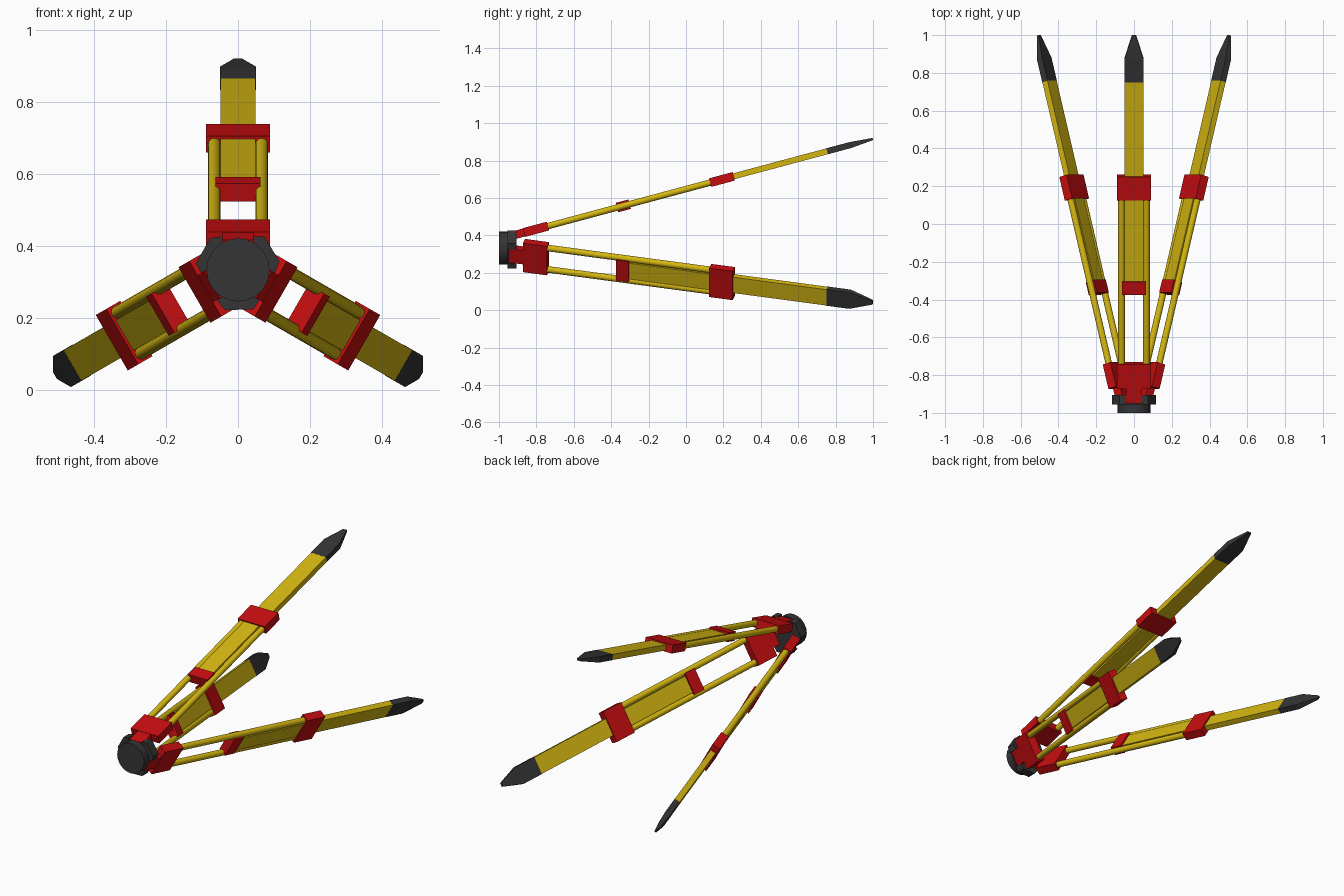
import bpy, bmesh, math
from mathutils import Matrix, Vector

if "Cube" in bpy.data.objects:
    bpy.data.objects.remove(bpy.data.objects["Cube"])

ZC = 0.333          # height of the tripod axis
TILT = math.radians(15)


def material(name, col):
    m = bpy.data.materials.new(name)
    m.diffuse_color = (*col, 1)
    m.use_nodes = True
    m.node_tree.nodes["Principled BSDF"].inputs["Base Color"].default_value = m.diffuse_color
    return m


YELLOW = material("yellow_paint", (0.66, 0.47, 0.006))
RED = material("red_plastic", (0.56, 0.004, 0.005))
DARK = material("dark_metal", (0.035, 0.035, 0.037))


def finish(bm, name, mat, mtx):
    bmesh.ops.recalc_face_normals(bm, faces=bm.faces)
    me = bpy.data.meshes.new(name)
    bm.to_mesh(me)
    bm.free()
    me.transform(mtx)
    me.materials.append(mat)
    ob = bpy.data.objects.new(name, me)
    bpy.context.collection.objects.link(ob)
    return ob


def loft(name, sections, mat, mtx):
    """Rectangular sections (s, half width, half thickness) joined along local y."""
    bm = bmesh.new()
    rings = [[bm.verts.new((a * w, s, b * t)) for a, b in ((-1, -1), (1, -1), (1, 1), (-1, 1))]
             for s, w, t in sections]
    for r0, r1 in zip(rings, rings[1:]):
        for i in range(4):
            j = (i + 1) % 4
            bm.faces.new((r0[i], r0[j], r1[j], r1[i]))
    bm.faces.new(rings[0])
    bm.faces.new(rings[-1])
    return finish(bm, name, mat, mtx)


def prism(name, pts, y0, y1, mat, mtx):
    """Outline in x/z extruded along y."""
    bm = bmesh.new()
    a = [bm.verts.new((x, y0, z)) for x, z in pts]
    b = [bm.verts.new((x, y1, z)) for x, z in pts]
    bm.faces.new(a)
    bm.faces.new(b)
    for i in range(len(pts)):
        j = (i + 1) % len(pts)
        bm.faces.new((a[i], a[j], b[j], b[i]))
    return finish(bm, name, mat, mtx)


def smooth(ob):
    bpy.ops.object.select_all(action='DESELECT')
    ob.select_set(True)
    bpy.context.view_layer.objects.active = ob
    bpy.ops.object.shade_smooth_by_angle(angle=math.radians(40))


def circle(r, n, cx=0):
    return [(cx + r * math.cos(2 * math.pi * i / n), r * math.sin(2 * math.pi * i / n))
            for i in range(n)]


axis = Matrix.Translation((0, 0, ZC))

# Head: round front disc and a three-fold back plate slotted for the legs
smooth(prism("head_disc", circle(0.088, 20), -1.0, -0.955, DARK, axis))
third = [(-0.078, 0.088), (-0.043, 0.093), (-0.043, 0.05),
         (0.043, 0.05), (0.043, 0.093), (0.074, 0.092)]
outline = []
for k in range(3):
    ang = -k * math.radians(120)
    for x, z in third:
        outline.append((x * math.cos(ang) - z * math.sin(ang),
                        x * math.sin(ang) + z * math.cos(ang)))
prism("head_plate", outline, -0.955, -0.905, DARK, axis)

# Three telescopic legs
for k, tag in enumerate(("top", "right", "left")):
    m = (axis @ Matrix.Rotation(k * math.radians(120), 4, 'Y')
         @ Matrix.Translation((0, -0.9, 0.073)) @ Matrix.Rotation(TILT, 4, 'X'))
    # hinge neck and bracket at the head
    loft(tag + "_hinge_neck", [(-0.045, 0.0425, 0.022), (0.05, 0.0425, 0.022)], RED, m)
    loft(tag + "_hinge_bracket", [(0.035, 0.089, 0.024), (0.168, 0.089, 0.024)], RED, m)
    # outer rails
    for side, sx in (("a", -1), ("b", 1)):
        smooth(prism(f"{tag}_rail_{side}", circle(0.0175, 14, sx * 0.066),
                     0.1, 1.12, YELLOW, m))
    # sliding board with its end guide
    loft(tag + "_slider_guide", [(0.55, 0.063, 0.026), (0.62, 0.063, 0.026)], RED, m)
    loft(tag + "_board", [(0.60, 0.049, 0.016), (1.715, 0.049, 0.016)], YELLOW, m)
    # clamp collar
    loft(tag + "_clamp_collar", [(1.066, 0.089, 0.0235), (1.196, 0.089, 0.0235)], RED, m)
    # pointed foot
    loft(tag + "_foot", [(1.713, 0.05, 0.0165), (1.84, 0.05, 0.0165), (1.966, 0.011, 0.006)],
         DARK, m)
